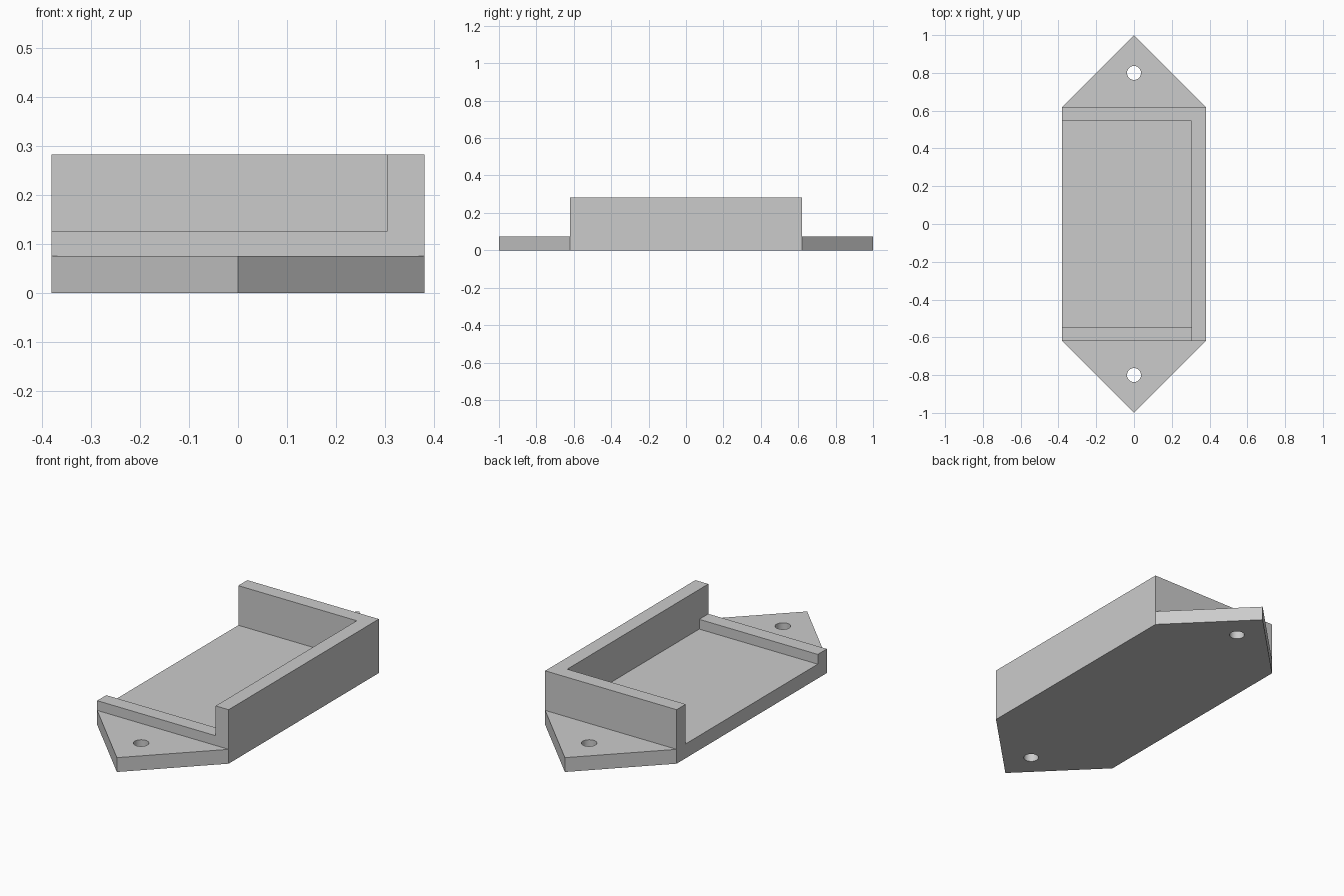
import bpy, bmesh

old = bpy.data.objects.get("Cube")
if old:
    bpy.data.objects.remove(old, do_unlink=True)

HALF_W, BODY_Y, TIP_Y = 0.38, 0.62, 1.0
FLOOR, LIP, TOP = 0.075, 0.126, 0.282
WALL = 0.075
HOLE_Y, HOLE_R = 0.8, 0.037

grey = bpy.data.materials.new("light_grey")
grey.use_nodes = True
colour = (0.6, 0.6, 0.6, 1)
grey.diffuse_color = colour
grey.node_tree.nodes["Principled BSDF"].inputs["Base Color"].default_value = colour


def make_object(name, bm):
    bmesh.ops.recalc_face_normals(bm, faces=bm.faces[:])
    mesh = bpy.data.meshes.new(name)
    bm.to_mesh(mesh)
    bm.free()
    mesh.materials.append(grey)
    obj = bpy.data.objects.new(name, mesh)
    bpy.context.collection.objects.link(obj)
    return obj


def box(name, low, high):
    bm = bmesh.new()
    bmesh.ops.create_cube(bm, size=1)
    for v in bm.verts:
        v.co = [lo if c < 0 else hi for c, lo, hi in zip(v.co, low, high)]
    return make_object(name, bm)


def cylinder(name, y):
    bm = bmesh.new()
    bmesh.ops.create_cone(bm, cap_ends=True, segments=32, radius1=HOLE_R,
                          radius2=HOLE_R, depth=1)
    bmesh.ops.translate(bm, verts=bm.verts[:], vec=(0, y, 0))
    return make_object(name, bm)


def cut(target, cutter):
    cutter.hide_render = True
    mod = target.modifiers.new(cutter.name, "BOOLEAN")
    mod.operation, mod.solver, mod.object = "DIFFERENCE", "EXACT", cutter
    bpy.context.view_layer.objects.active = target
    bpy.ops.object.modifier_apply(modifier=mod.name)
    bpy.data.objects.remove(cutter, do_unlink=True)


# Six-sided block that the tray is carved from
bm = bmesh.new()
outline = [(0, -TIP_Y), (HALF_W, -BODY_Y), (HALF_W, BODY_Y),
           (0, TIP_Y), (-HALF_W, BODY_Y), (-HALF_W, -BODY_Y)]
base = bm.faces.new([bm.verts.new((x, y, 0)) for x, y in outline])
side = bmesh.ops.extrude_face_region(bm, geom=[base])["geom"]
bmesh.ops.translate(bm, vec=(0, 0, TOP),
                    verts=[g for g in side if isinstance(g, bmesh.types.BMVert)])
tray = make_object("mounting_tray", bm)

# Low pointed mounting tabs with a screw hole at each end
cut(tray, box("front_tab_cutter", (-1, -2, FLOOR), (1, -BODY_Y, 1)))
cut(tray, box("back_tab_cutter", (-1, BODY_Y, FLOOR), (1, 2, 1)))
for s in (-1, 1):
    cut(tray, cylinder("screw_hole_cutter", s * HOLE_Y))

# Pocket open on one side, and the lowered front wall
inner_x, inner_y = HALF_W - WALL, BODY_Y - WALL
cut(tray, box("pocket_cutter", (-1, -inner_y, FLOOR), (inner_x, inner_y, 1)))
cut(tray, box("front_lip_cutter", (-1, -BODY_Y - 0.1, LIP), (inner_x, 0, 1)))

# Flat faces with only the hole walls smoothed
bpy.ops.object.select_all(action="DESELECT")
tray.select_set(True)
bpy.context.view_layer.objects.active = tray
bpy.ops.object.shade_smooth_by_angle()
